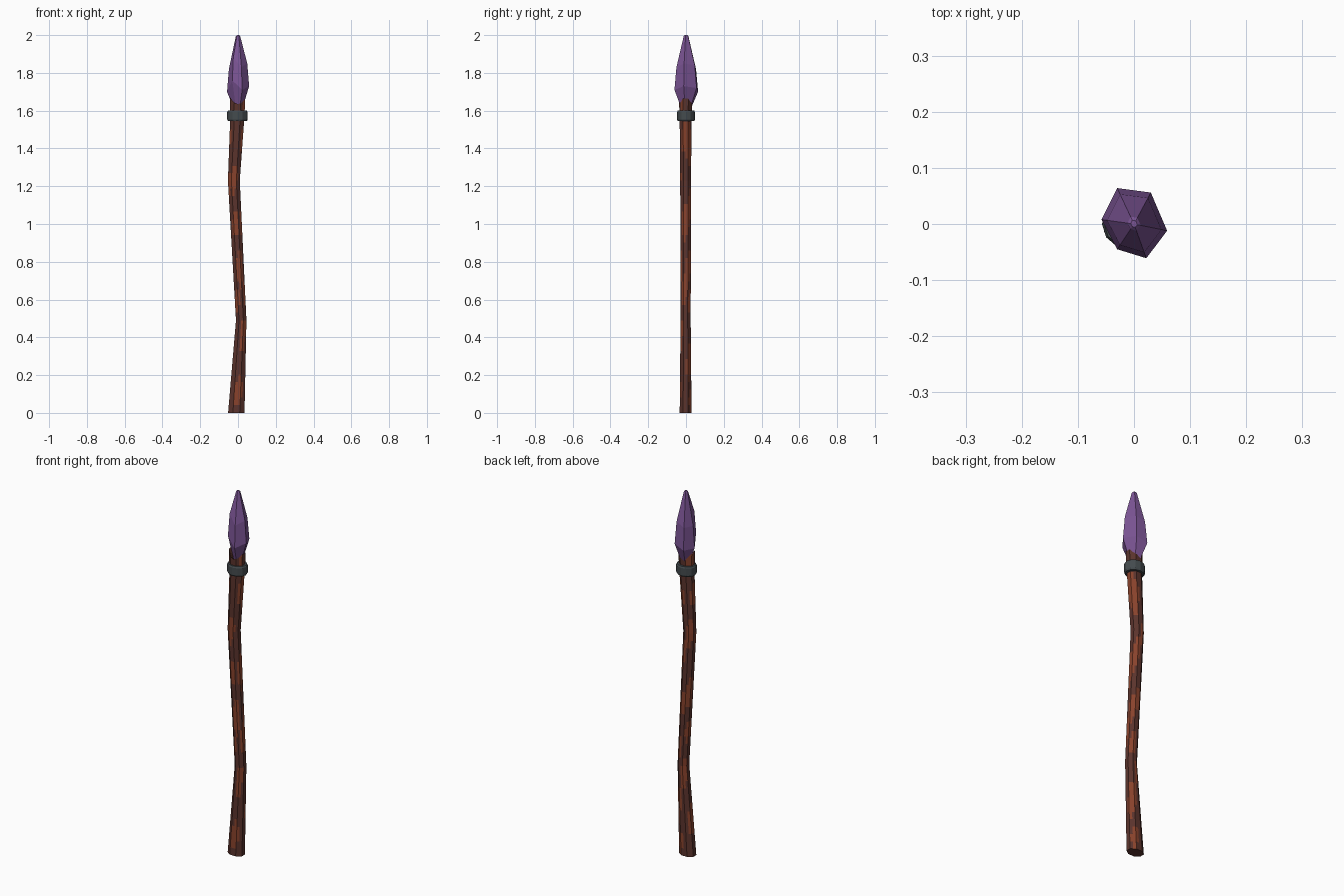
import bpy, math
from mathutils import Vector

if "Cube" in bpy.data.objects:
    bpy.data.objects.remove(bpy.data.objects["Cube"])


def mat(name, rgb):
    m = bpy.data.materials.new(name)
    m.diffuse_color = (*rgb, 1)
    m.use_nodes = True
    m.node_tree.nodes["Principled BSDF"].inputs["Base Color"].default_value = m.diffuse_color
    return m


DARK = mat("dark_wood", (0.105, 0.034, 0.026))
RUST = mat("red_wood", (0.25, 0.055, 0.025))
IRON = mat("iron", (0.058, 0.07, 0.076))
PURPLE = mat("purple_crystal", (0.20, 0.09, 0.30))


def loft(name, rings, mats, closed=False):
    """Skin a list of equal-length vertex rings; cap the ends unless closed."""
    n, m = len(rings[0]), len(rings)
    verts = [v for r in rings for v in r]
    faces = []
    for k in range(m if closed else m - 1):
        a, b = k * n, (k + 1) % m * n
        faces += [(a + i, a + (i + 1) % n, b + (i + 1) % n, b + i) for i in range(n)]
    if not closed:
        faces += [tuple(reversed(range(n))), tuple(range((m - 1) * n, m * n))]
    me = bpy.data.meshes.new(name)
    me.from_pydata(verts, [], faces)
    for x in mats:
        me.materials.append(x)
    ob = bpy.data.objects.new(name, me)
    bpy.context.collection.objects.link(ob)
    return ob


def octagon(i):
    """Point i of 16 on a flat-sided octagon (odd points are edge middles)."""
    a = math.radians(22.5 * i + 22.5)
    r = 1.0 if i % 2 == 0 else math.cos(math.radians(22.5))
    return r * math.cos(a), r * math.sin(a)


# Crooked shaft: z, centre x, x radius, y radius
path = [(0, -0.009, 0.047, 0.034), (0.49, 0.017, 0.03, 0.029),
        (1.23, -0.022, 0.034, 0.031), (1.54, -0.005, 0.04, 0.034),
        (1.62, -0.003, 0.044, 0.037)]
rings = []
for p, q in zip(path, path[1:]):
    steps = max(1, round((q[0] - p[0]) / 0.04))
    for s in range(steps):
        z, cx, rx, ry = (u + (v - u) * s / steps for u, v in zip(p, q))
        rings.append([(cx + rx * octagon(i)[0], -0.002 + ry * octagon(i)[1], z)
                      for i in range(16)])
# Splintered socket rim, higher at the two sides
z, cx, rx, ry = path[-1]
rings.append([(cx + rx * octagon(i)[0], -0.002 + ry * octagon(i)[1],
               1.635 + 0.04 * octagon(i)[0] ** 2 - 0.006 * octagon(i)[0]) for i in range(16)])
rings.append([(cx, -0.002, 1.62)] * 16)
rings[-1] = [(cx + 0.02 * octagon(i)[0], 0.02 * octagon(i)[1], 1.62) for i in range(16)]
shaft = loft("shaft", rings, [DARK, RUST])

# Long slanted red patches: direction in degrees, height, half length
patches = [(-90, 1.24, .08), (-75, .77, .1), (-60, .42, .09), (-80, .11, .08),
           (0, 1.46, .08), (0, 1.02, .1), (-15, .65, .07), (45, 1.4, .1), (50, 1.1, .1),
           (35, .78, .09), (60, .58, .06), (45, .28, .1), (60, .08, .06), (-100, 1.0, .07),
           (-120, .6, .06), (120, 1.22, .09), (150, .9, .1), (130, .45, .08), (170, .2, .09),
           (180, 1.45, .07), (100, .85, .06), (-150, 1.2, .06), (-30, 1.65, .04),
           (150, 1.64, .04), (160, .68, .05)]
for f in shaft.data.polygons:
    ang = math.degrees(math.atan2(f.normal.y, f.normal.x))
    col = math.degrees(math.atan2((f.center.y + 0.002), f.center.x -
              next((p[1] + (q[1] - p[1]) * (f.center.z - p[0]) / (q[0] - p[0])
                    for p, q in zip(path, path[1:]) if p[0] <= f.center.z <= q[0]), 0)))
    for a, z, h in patches:
        dz = (f.center.z - z) / h
        da = ((col - a - 12 * dz + 180) % 360 - 180) / 36
        if abs(f.normal.z) < 0.7 and dz * dz + da * da < 1:
            f.material_index = 1

# Iron collar with chamfered edges
section = [(0.036, 1.545), (0.05, 1.545), (0.054, 1.553), (0.054, 1.592),
           (0.05, 1.60), (0.036, 1.60)]
N = 12
loft("collar", [[((r + 0.0) * math.cos(a) - 0.003, r * 0.87 * math.sin(a), z) for r, z in reversed(section)]
                for a in (2 * math.pi * k / N for k in range(N))], [IRON], closed=True)

# Faceted crystal spear head: uneven hexagon with per-corner shoulder heights
corners = [(0.059, -0.012, 1.73), (0.03, 0.056, 1.72), (-0.03, 0.064, 1.70),
           (-0.058, 0.008, 1.70), (-0.03, -0.045, 1.76), (0.022, -0.061, 1.71)]
def scaled(k, dz=None, z=None):
    return [(x * k, y * k, z if z is not None else h + dz) for x, y, h in corners]
loft("crystal", [scaled(0.33, z=1.60), scaled(1.0, dz=0), scaled(0.83, dz=0.12),
                 scaled(0.2, z=1.994), scaled(0.1, z=2.0)], [PURPLE])
